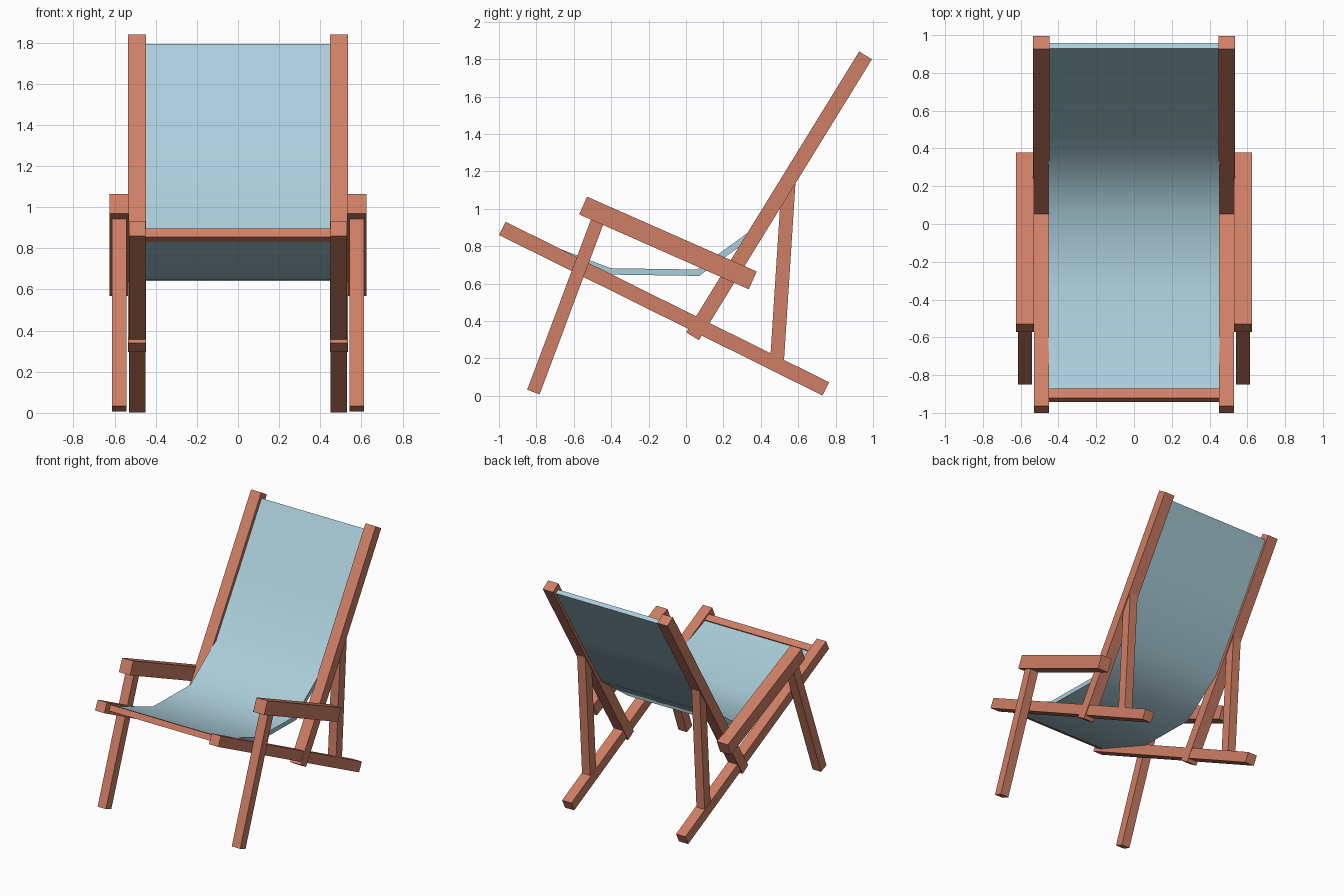
import bpy, bmesh, math
from mathutils import Vector

if "Cube" in bpy.data.objects:
    bpy.data.objects.remove(bpy.data.objects["Cube"])


def material(name, rgb):
    m = bpy.data.materials.new(name)
    m.diffuse_color = (*rgb, 1)
    m.use_nodes = True
    m.node_tree.nodes["Principled BSDF"].inputs["Base Color"].default_value = m.diffuse_color
    return m


wood = material("terracotta wood", (0.62, 0.21, 0.13))
cloth = material("pale blue cloth", (0.405, 0.615, 0.70))


def make(name, verts, faces, mat):
    me = bpy.data.meshes.new(name)
    me.from_pydata(verts, [], faces)
    bm = bmesh.new()
    bm.from_mesh(me)
    bmesh.ops.recalc_face_normals(bm, faces=bm.faces)
    bm.to_mesh(me)
    bm.free()
    me.materials.append(mat)
    ob = bpy.data.objects.new(name, me)
    bpy.context.collection.objects.link(ob)
    return ob


def beam(name, start, end, thick, x, width):
    """Square-ended beam between two (y, z) points, centred on x."""
    a, b = Vector(start), Vector(end)
    d = (b - a).normalized()
    n = Vector((-d.y, d.x)) * thick / 2
    ring = [a + n, b + n, b - n, a - n]
    verts = [(x + s * width / 2, p.x, p.y) for s in (-1, 1) for p in ring]
    faces = [(0, 1, 2, 3), (7, 6, 5, 4)]
    faces += [(i, (i + 1) % 4, (i + 1) % 4 + 4, i + 4) for i in range(4)]
    return make(name, verts, faces, wood)


# Side timbers: name, start (y, z), end (y, z), thickness, x centre, x width
parts = [
    ("seat_rail", (-0.982, 0.895), (0.747, 0.037), 0.079, 0.49, 0.08),
    ("back_rail", (0.035, 0.318), (0.96, 1.82), 0.080, 0.492, 0.088),
    ("front_leg", (-0.816, 0.02), (-0.475, 0.93), 0.071, 0.577, 0.072),
    ("armrest", (-0.55, 1.017), (0.357, 0.617), 0.104, 0.577, 0.095),
    ("back_strut", (0.487, 0.19), (0.548, 1.135), 0.074, 0.492, 0.07),
]
for side, s in (("left", -1), ("right", 1)):
    for name, a, b, t, x, w in parts:
        beam(f"{name}_{side}", a, b, t, s * x, w)

# Bar joining the seat rails at the front
beam("front_crossbar", (-0.932, 0.876), (-0.882, 0.851), 0.045, 0, 0.91)

# Cloth sling: profile in (y, z), swept across x and thickened
profile = [(0.944, 1.785), (0.66, 1.325), (0.385, 0.89), (0.065, 0.658),
           (-0.405, 0.665), (-0.89, 0.85)]
verts = [(x, y, z) for y, z in profile for x in (-0.452, 0.452)]
faces = [(2 * i, 2 * i + 1, 2 * i + 3, 2 * i + 2) for i in range(len(profile) - 1)]
sling = make("sling_seat", verts, faces, cloth)
solid = sling.modifiers.new("thickness", "SOLIDIFY")
solid.thickness = 0.034
solid.offset = 0
solid.use_even_offset = True
bpy.context.view_layer.objects.active = sling
sling.select_set(True)
bpy.ops.object.modifier_apply(modifier="thickness")
bpy.ops.object.shade_smooth_by_angle(angle=math.radians(50))
